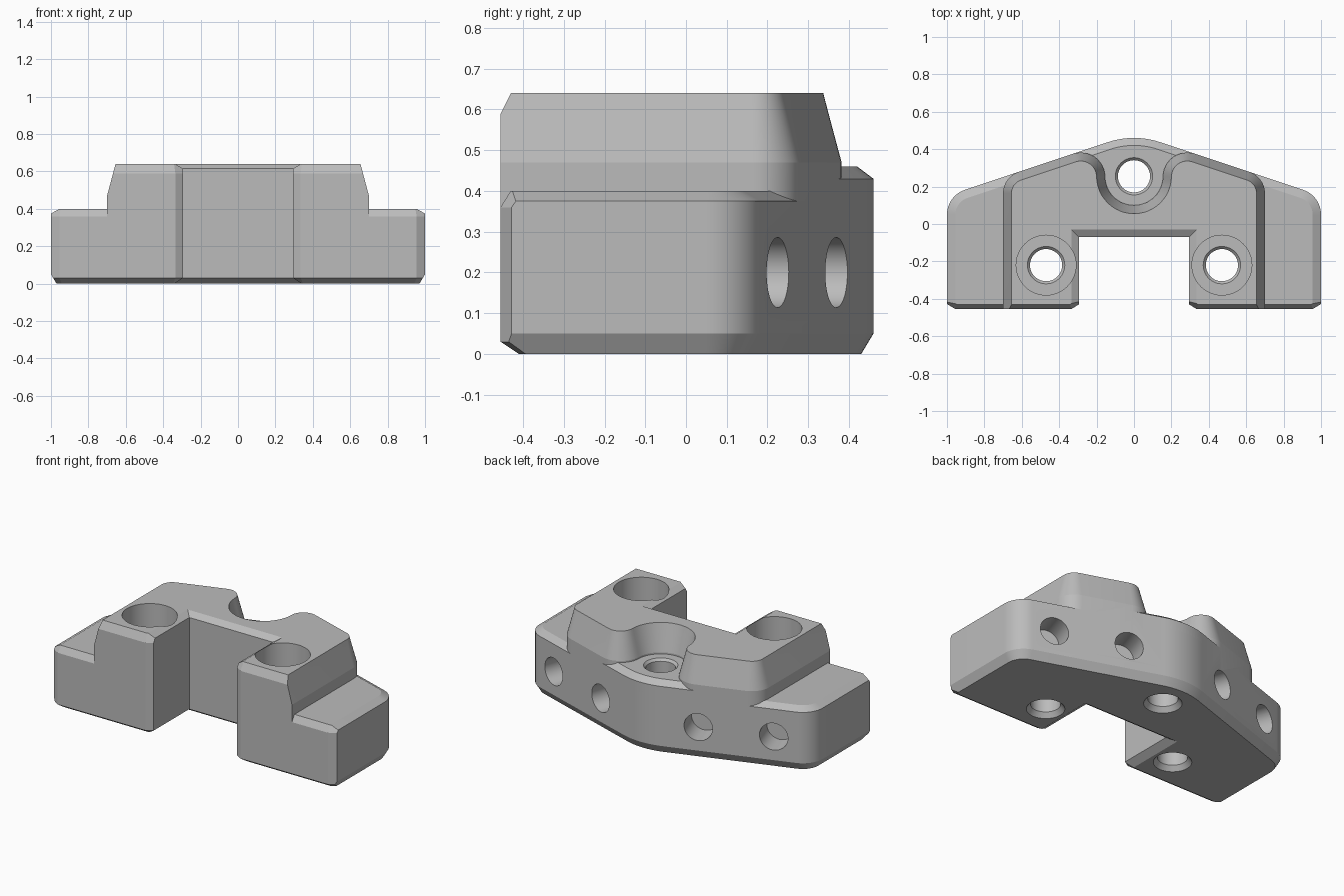
import bpy, bmesh, math
from mathutils import Vector

if "Cube" in bpy.data.objects:
    bpy.data.objects.remove(bpy.data.objects["Cube"], do_unlink=True)

steel = bpy.data.materials.new("plain_grey")
steel.use_nodes = True
GREY = (0.5, 0.5, 0.5, 1)
steel.diffuse_color = GREY
steel.node_tree.nodes["Principled BSDF"].inputs["Base Color"].default_value = GREY


def back_line(x):
    return 0.484 - x / 3


def arc(c, r, a0, a1, n=12):
    return [(c[0] + r * math.cos(a0 + (a1 - a0) * i / n),
             c[1] + r * math.sin(a0 + (a1 - a0) * i / n)) for i in range(n + 1)]


SLOPE = math.atan2(3, 1)          # direction of the sloping back face normal
BACK_N = Vector((math.cos(SLOPE), math.sin(SLOPE)))


def end_corner(x, r):
    """Round between the side at x and the sloping back."""
    cx = x - r
    return arc((cx, back_line(cx) - r / BACK_N.y), r, 0, SLOPE)


def apex(r=0.44):
    """Right half of the round at the middle of the back."""
    return arc((0, back_line(0) - r / BACK_N.y), r, SLOPE, math.pi / 2, 6)


def mirrored(half):
    other = [(-x, y) for x, y in reversed(half)]
    return half + (other[1:] if abs(half[-1][0]) < 1e-6 else other)


def edge_kind(a, b):
    mid = (a + b) / 2
    if mid.y < -0.42:
        return 1                  # front
    if abs(mid.x) < 0.34 and mid.y < -0.02:
        return 2                  # notch
    return 0                      # sides and back


def inset(pts, amounts):
    """Move every edge inward by the amount for its kind."""
    p = [Vector(q) for q in pts]
    lines = []
    for i, a in enumerate(p):
        b = p[(i + 1) % len(p)]
        d = (b - a).normalized()
        n = Vector((-d.y, d.x))
        lines.append((n, n.dot(a) + amounts[edge_kind(a, b)]))
    out = []
    for i in range(len(p)):
        (n1, c1), (n2, c2) = lines[i - 1], lines[i]
        det = n1.x * n2.y - n1.y * n2.x
        if abs(det) < 1e-4:
            out.append(p[i] + n2 * (c2 - n2.dot(p[i])))
        else:
            out.append(Vector(((c1 * n2.y - c2 * n1.y) / det,
                               (n1.x * c2 - n2.x * c1) / det)))
    return out


def skin(name, rings):
    """Solid through a stack of equal-length rings."""
    bm = bmesh.new()
    vr = [[bm.verts.new(v) for v in ring] for ring in rings]
    n = len(vr[0])
    for lo, hi in zip(vr, vr[1:]):
        for i in range(n):
            j = (i + 1) % n
            bm.faces.new((lo[i], lo[j], hi[j], hi[i]))
    bm.faces.new(list(reversed(vr[0])))
    bm.faces.new(vr[-1])
    bmesh.ops.recalc_face_normals(bm, faces=bm.faces[:])
    me = bpy.data.meshes.new(name)
    bm.to_mesh(me)
    bm.free()
    me.materials.append(steel)
    ob = bpy.data.objects.new(name, me)
    bpy.context.collection.objects.link(ob)
    return ob


def loft(name, pts, levels):
    return skin(name, [[(q.x, q.y, z) for q in inset(pts, amounts)]
                       for z, *amounts in levels])


def drill(name, origin, axis, profile, n=48):
    """Round cutter; profile holds (radius, distance along axis)."""
    w = Vector(axis).normalized()
    u = w.orthogonal().normalized()
    v = w.cross(u)
    rings = []
    for r, d in profile:
        rings.append([Vector(origin) + w * d
                      + r * (u * math.cos(t) + v * math.sin(t))
                      for t in (2 * math.pi * i / n for i in range(n))])
    return skin(name, rings)


def combine(target, tool, operation):
    tool.hide_render = True
    mod = target.modifiers.new(tool.name, "BOOLEAN")
    mod.operation, mod.solver, mod.object = operation, "EXACT", tool
    bpy.context.view_layer.objects.active = target
    bpy.ops.object.modifier_apply(modifier=mod.name)
    bpy.data.objects.remove(tool, do_unlink=True)


FRONT = -0.455
notch_half = [(0.295, -0.07), (0.295, -0.43), (0.335, FRONT)]

# Low base with both wings; levels are z, then side, front and notch insets
base_half = (notch_half + [(0.955, FRONT), (1, -0.428)]
             + end_corner(1, 0.14) + apex())
body = loft("bracket_body", mirrored(base_half), [
    (0, 0.03, 0.045, 0.045), (0.03, 0.012, 0, 0), (0.05, 0, 0, 0),
    (0.36, 0, 0, 0), (0.375, 0, 0.009, 0), (0.40, 0.045, 0.025, 0)])

# Raised block with tapered sides and a round pocket at the back
pocket, pocket_r, lip_r = Vector((0, 0.255)), 0.155, 0.13
h = back_line(0) - lip_r / BACK_N.y - pocket.y
reach = pocket_r + lip_r
lip_x = (2 * h / 3 + math.sqrt(4 * h * h / 9 - 40 / 9 * (h * h - reach ** 2))) / (20 / 9)
lip = Vector((lip_x, back_line(lip_x) - lip_r / BACK_N.y))
away = math.atan2(lip.y - pocket.y, lip.x)
block_half = (notch_half + [(0.70, FRONT)] + end_corner(0.70, 0.12)
              + arc(lip, lip_r, SLOPE, math.pi + away)
              + arc(pocket, pocket_r, away, -math.pi / 2)[1:])
block = loft("raised_block", mirrored(block_half), [
    (0.1, 0, 0, 0), (0.47, 0, 0, 0), (0.59, 0.032, 0, 0),
    (0.615, 0.0385, 0.0125, 0), (0.64, 0.045, 0.025, 0.04)])

# Seat at the bottom of the pocket
seat_half = [(0.4, 0), (0.4, back_line(0.4))] + apex()
seat = loft("pocket_seat", mirrored(seat_half), [
    (0.1, 0, 0, 0), (0.43, 0, 0, 0), (0.46, 0.04, 0, 0)])

combine(body, block, "UNION")
combine(body, seat, "UNION")

# Vertical holes: one in the pocket, two counterbored in the legs
HOLE = 0.086
foot = [(0.125, -0.02), (HOLE, 0.03)]
combine(body, drill("pocket_hole", (0, pocket.y, 0), (0, 0, 1),
                    foot + [(HOLE, 0.445), (0.118, 0.48)]), "DIFFERENCE")
for side in (-1, 1):
    combine(body, drill("leg_hole", (side * 0.47, -0.22, 0), (0, 0, 1),
                        foot + [(HOLE, 0.285), (0.10, 0.30),
                                (0.16, 0.30), (0.16, 0.7)]), "DIFFERENCE")
    # Blind holes square to the sloping back
    for x in (0.345, 0.777):
        combine(body, drill("back_hole", (side * x, back_line(x), 0.2),
                            (side * BACK_N.x, BACK_N.y, 0),
                            [(HOLE, -0.15), (HOLE, 0.05)]), "DIFFERENCE")

# Smooth the rounds, keep the chamfers crisp
bpy.ops.object.select_all(action="DESELECT")
body.select_set(True)
bpy.context.view_layer.objects.active = body
bpy.ops.object.shade_smooth_by_angle(angle=math.radians(13))
